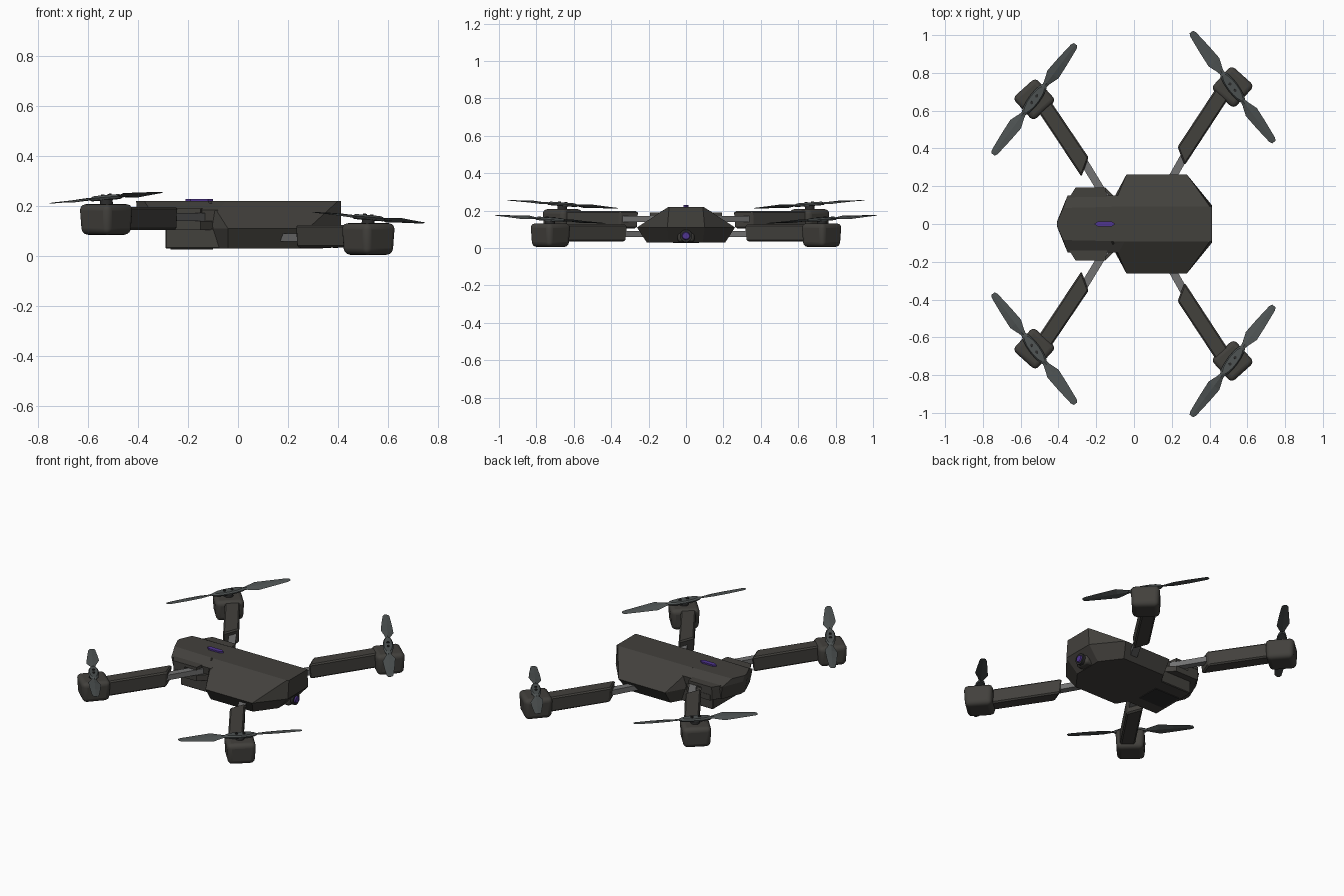
import bpy, bmesh, math
from mathutils import Matrix, Vector

if "Cube" in bpy.data.objects:
    bpy.data.objects.remove(bpy.data.objects["Cube"])


def material(name, rgb):
    m = bpy.data.materials.new(name)
    m.diffuse_color = (*rgb, 1)
    m.use_nodes = True
    m.node_tree.nodes["Principled BSDF"].inputs["Base Color"].default_value = m.diffuse_color
    return m


DARK = material("dark_shell", (0.055, 0.052, 0.046))
BLADE = material("blade_grey", (0.075, 0.085, 0.085))
METAL = material("metal_grey", (0.17, 0.17, 0.17))
BLACK = material("black", (0.025, 0.025, 0.025))
PURPLE = material("purple", (0.08, 0.035, 0.28))


def finish(name, bm, mat, bevel=0, segments=2, smooth=False):
    bmesh.ops.recalc_face_normals(bm, faces=bm.faces)
    me = bpy.data.meshes.new(name)
    bm.to_mesh(me)
    bm.free()
    ob = bpy.data.objects.new(name, me)
    bpy.context.collection.objects.link(ob)
    me.materials.append(mat)
    if bevel:
        b = ob.modifiers.new("bevel", 'BEVEL')
        b.width, b.segments = bevel, segments
        b.limit_method, b.angle_limit = 'ANGLE', math.radians(30)
    if smooth:
        bpy.context.view_layer.objects.active = ob
        ob.select_set(True)
        bpy.ops.object.shade_smooth_by_angle(angle=math.radians(40))
        ob.select_set(False)
    return ob


def loft(name, rings, mat, matrix=None, **kw):
    """Skin a stack of equal-length point rings and cap both ends."""
    bm = bmesh.new()
    vs = [[bm.verts.new(matrix @ Vector(p) if matrix else p) for p in r] for r in rings]
    n = len(vs[0])
    for a, b in zip(vs, vs[1:]):
        for i in range(n):
            j = (i + 1) % n
            bm.faces.new((a[i], a[j], b[j], b[i]))
    bm.faces.new(vs[0])
    bm.faces.new(vs[-1])
    return finish(name, bm, mat, **kw)


def mirrored(half, z):
    """Half outline (y > 0) closed by its reflection in y."""
    return [(x, y, z) for x, y in half] + [(x, -y, z) for x, y in reversed(half)]


def prism(name, outline, z0, z1, mat, inset=0.0, **kw):
    cx = sum(p[0] for p in outline) / len(outline)
    cy = sum(p[1] for p in outline) / len(outline)
    k = 1 - inset
    low = [(cx + (x - cx) * k, cy + (y - cy) * k, z0) for x, y in outline]
    return loft(name, [low, [(x, y, z1) for x, y in outline]], mat, **kw)


def box_outline(x0, x1, y0, y1):
    return [(x0, y0), (x1, y0), (x1, y1), (x0, y1)]


def cylinder(name, r, depth, matrix, mat, r2=None):
    bm = bmesh.new()
    bmesh.ops.create_cone(bm, cap_ends=True, segments=24, radius1=r,
                          radius2=r if r2 is None else r2, depth=depth, matrix=matrix)
    return finish(name, bm, mat, smooth=True)


# Main shell: faceted wide front
loft("main_shell", [
    mirrored([(-0.08, 0.14), (-0.04, 0.21), (0.25, 0.21), (0.34, 0.09)], 0.03),
    mirrored([(-0.10, 0.15), (-0.04, 0.262), (0.28, 0.262), (0.412, 0.10)], 0.11),
    mirrored([(-0.12, 0.092), (-0.11, 0.092), (0.40, 0.094), (0.412, 0.09)], 0.22)], DARK)
# Narrow rear shell with pointed tail
loft("rear_shell", [
    mirrored([(-0.39, 0.02), (-0.34, 0.14), (-0.05, 0.14)], 0.105),
    mirrored([(-0.405, 0.02), (-0.352, 0.15), (-0.08, 0.15)], 0.185),
    mirrored([(-0.408, 0.01), (-0.375, 0.085), (-0.05, 0.092)], 0.22)], DARK)
# Belly and battery plate
prism("belly", box_outline(-0.29, 0.0, -0.15, 0.15), 0.03, 0.11, DARK, bevel=0.004, segments=1)
prism("battery_plate", box_outline(-0.27, -0.10, -0.07, 0.07), 0.026, 0.04, BLACK)
# Status badge on the top
prism("top_badge", [(-0.21, 0), (-0.19, 0.014), (-0.12, 0.014), (-0.10, 0),
                    (-0.12, -0.014), (-0.19, -0.014)], 0.215, 0.229, PURPLE)

# Camera in the nose
side = Matrix.Rotation(math.pi / 2, 4, 'Y')
prism("camera_housing", box_outline(0.29, 0.385, -0.045, 0.045), 0.032, 0.11, DARK,
      bevel=0.015, smooth=True)
cylinder("camera_ring", 0.033, 0.02, Matrix.Translation((0.39, 0, 0.065)) @ side, BLACK)
cylinder("camera_lens", 0.024, 0.012, Matrix.Translation((0.401, 0, 0.065)) @ side, PURPLE, 0.018)


def bar_outline(a, b, w):
    a, b = Vector(a), Vector(b)
    d = (b - a).normalized() * w / 2
    s = Vector((-d.y, d.x))
    return [tuple(p) for p in (a + s, a - s, b - s, b + s)]


def propeller(label, centre, u, s):
    """Two pitched blades and a hub; u runs along the blades."""
    u = Vector(u).normalized()
    v = Vector((0, 0, 1)).cross(u).normalized()
    w = u.cross(v)
    frame = Matrix.Translation(centre) @ Matrix((u, v, w)).transposed().to_4x4()
    # radius, chord, pitch, thickness
    stations = [(0.085, 0.022, 8, 0.010), (0.11, 0.034, 14, 0.010), (0.165, 0.074, 14, 0.007),
                (0.25, 0.060, 10, 0.005), (0.35, 0.038, 6, 0.004), (0.365, 0.022, 5, 0.003)]
    for i in range(2):
        rings = []
        for r, c, pitch, t in stations:
            rot = Matrix.Rotation(math.radians(pitch * s), 4, 'X')
            sec = [(-c / 2, 0), (0, t / 2), (c / 2, 0), (0, -t / 2)]
            rings.append([rot @ Vector((0, y, z)) + Vector((r, 0, 0)) for y, z in sec])
        loft(f"{label}_blade_{i + 1}", rings, BLADE, frame @ Matrix.Rotation(math.pi * i, 4, 'Z'))
    hub = [(0.105 * math.cos(a), 0.03 * math.sin(a)) for a in
           [math.tau * k / 16 for k in range(16)]]
    loft(f"{label}_hub", [[(x * k, y * k, z) for x, y in hub]
                          for k, z in ((0.9, -0.009), (1, 0), (0.8, 0.009))], BLADE, frame)
    for k in (-1, 1):
        cylinder(f"{label}_screw", 0.008, 0.008,
                 frame @ Matrix.Translation((0.022 * k, 0, 0.010)), BLACK)
    cylinder(f"{label}_shaft", 0.026, 0.04, frame @ Matrix.Translation((0, 0, -0.018)), BLACK)


# Per arm: outline, arm heights, hinge bar ends and heights, motor centre and heights, propeller
ARMS = {
    "rear": dict(arm=[(-0.24, 0.352), (-0.278, 0.25), (-0.53, 0.63), (-0.475, 0.70)],
                 az=(0.105, 0.197), bar=((-0.15, 0.14), (-0.29, 0.37)), bz=(0.14, 0.172),
                 motor=(-0.528, 0.66), mz=(0.085, 0.208), prop=0.234, dx=0.6),
    "front": dict(arm=[(0.23, 0.408), (0.268, 0.31), (0.53, 0.71), (0.475, 0.78)],
                  az=(0.035, 0.125), bar=((0.16, 0.17), (0.29, 0.40)), bz=(0.058, 0.09),
                  motor=(0.522, 0.725), mz=(0.005, 0.132), prop=0.154, dx=-0.6),
}
for end, a in ARMS.items():
    for label, s in (("left", 1), ("right", -1)):
        name = f"{end}_{label}"
        flip = Matrix.Scale(s, 4, (0, 1, 0))
        # Folding arm and its hinge bar
        prism(f"{name}_arm", a["arm"], *a["az"], DARK, matrix=flip, inset=0.03,
              bevel=0.008, segments=1)
        prism(f"{name}_hinge_bar", bar_outline(*a["bar"], 0.042), *a["bz"], METAL, matrix=flip)
        # Motor pod: rounded block, narrower below
        cx, cy = a["motor"]
        ang = math.radians(42) * (1 if end == "rear" else -1)
        c, n = math.cos(ang), math.sin(ang)
        sq = [(cx + x * c - y * n, cy + x * n + y * c)
              for x, y in box_outline(-0.083, 0.083, -0.083, 0.083)]
        prism(f"{name}_motor_pod", sq, *a["mz"], DARK, matrix=flip, inset=0.08,
              bevel=0.026, segments=4, smooth=True)
        propeller(f"{name}_propeller", (cx, s * cy, a["prop"]), (a["dx"], 0.8 * s, 0.06), s)
        # Shoulder housings over the rear hinges
        if end == "rear":
            prism(f"{name}_shoulder_roof", [(-0.355, 0.12), (-0.31, 0.192), (-0.15, 0.192),
                                            (-0.14, 0.12)], 0.172, 0.19, DARK, matrix=flip)
            prism(f"{name}_shoulder_base", [(-0.34, 0.12), (-0.30, 0.192), (-0.15, 0.192),
                                            (-0.08, 0.12)], 0.105, 0.14, DARK, matrix=flip)
            prism(f"{name}_shoulder_back", [(-0.35, 0.12), (-0.31, 0.19), (-0.235, 0.19),
                                            (-0.235, 0.12)], 0.11, 0.185, DARK, matrix=flip)
